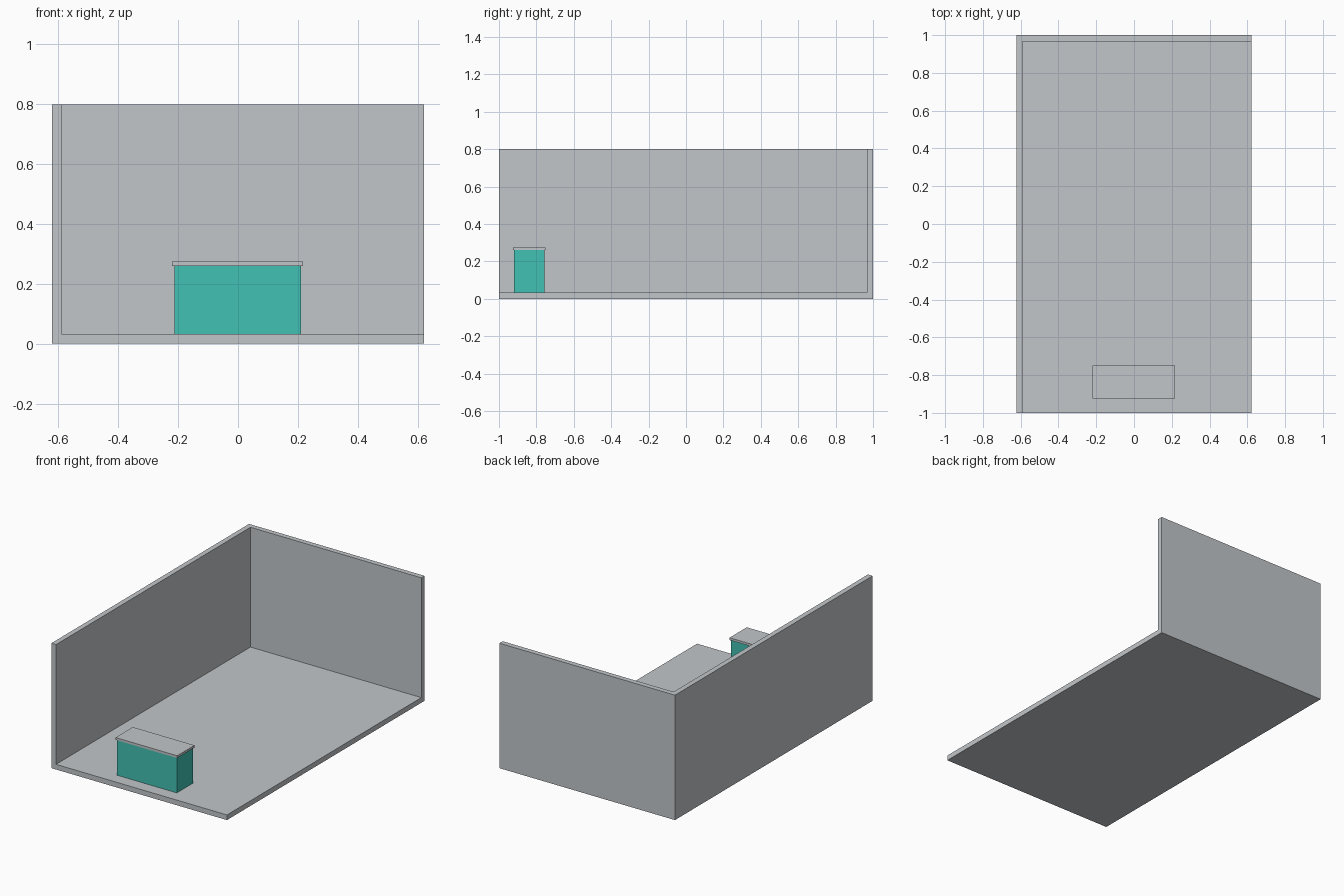
import bpy
import bmesh
from mathutils import Vector

if "Cube" in bpy.data.objects:
    bpy.data.objects.remove(bpy.data.objects["Cube"])


def material(name, rgb):
    mat = bpy.data.materials.new(name)
    mat.diffuse_color = (*rgb, 1.0)
    mat.use_nodes = True
    mat.node_tree.nodes["Principled BSDF"].inputs["Base Color"].default_value = mat.diffuse_color
    return mat


def box(name, low, high, mat):
    """Axis-aligned box between two corners."""
    low, high = Vector(low), Vector(high)
    bm = bmesh.new()
    bmesh.ops.create_cube(bm, size=1.0)
    bmesh.ops.scale(bm, vec=high - low, verts=bm.verts)
    bmesh.ops.translate(bm, vec=(low + high) / 2, verts=bm.verts)
    mesh = bpy.data.meshes.new(name)
    bm.to_mesh(mesh)
    bm.free()
    mesh.materials.append(mat)
    obj = bpy.data.objects.new(name, mesh)
    bpy.context.collection.objects.link(obj)
    return obj


grey = material("light grey", (0.54, 0.565, 0.584))
teal = material("teal", (0.054, 0.533, 0.456))

X, Y, H, T = 0.622, 1.0, 0.8, 0.033   # half width, half depth, wall height, thickness

# Room shell: one L-shaped pair of walls on a floor slab, as a single solid
outline = [(-X, -Y), (X, -Y), (X, Y), (-X, Y)]
inner = (-X + T, Y - T)
bm = bmesh.new()


def vert(x, y, z):
    return bm.verts.new((x, y, z))


def quad(*points):
    bm.faces.new([vert(*p) for p in points])


ix, iy = inner
# Floor underside and walking surface
quad((-X, -Y, 0), (-X, Y, 0), (X, Y, 0), (X, -Y, 0))
quad((ix, -Y, T), (X, -Y, T), (X, iy, T), (ix, iy, T))
# Outer and inner wall faces
quad((-X, Y, 0), (-X, -Y, 0), (-X, -Y, H), (-X, Y, H))
quad((X, Y, 0), (-X, Y, 0), (-X, Y, H), (X, Y, H))
quad((ix, -Y, T), (ix, iy, T), (ix, iy, H), (ix, -Y, H))
quad((ix, iy, T), (X, iy, T), (X, iy, H), (ix, iy, H))
# L-shaped open ends and wall top
for ring in (
    [(-X, -Y, 0), (X, -Y, 0), (X, -Y, T), (ix, -Y, T), (ix, -Y, H), (-X, -Y, H)],
    [(X, -Y, 0), (X, Y, 0), (X, Y, H), (X, iy, H), (X, iy, T), (X, -Y, T)],
    [(-X, -Y, H), (ix, -Y, H), (ix, iy, H), (X, iy, H), (X, Y, H), (-X, Y, H)],
):
    quad(*ring)
bmesh.ops.remove_doubles(bm, verts=bm.verts, dist=1e-5)
bmesh.ops.recalc_face_normals(bm, faces=bm.faces)
mesh = bpy.data.meshes.new("room_shell")
bm.to_mesh(mesh)
bm.free()
mesh.materials.append(grey)
bpy.context.collection.objects.link(bpy.data.objects.new("room_shell", mesh))

# Counter body and its overhanging top
box("counter_body", (-0.213, -0.919, T), (0.21, -0.757, 0.26), teal)
box("counter_top", (-0.22, -0.925, 0.26), (0.217, -0.75, 0.275), grey)
